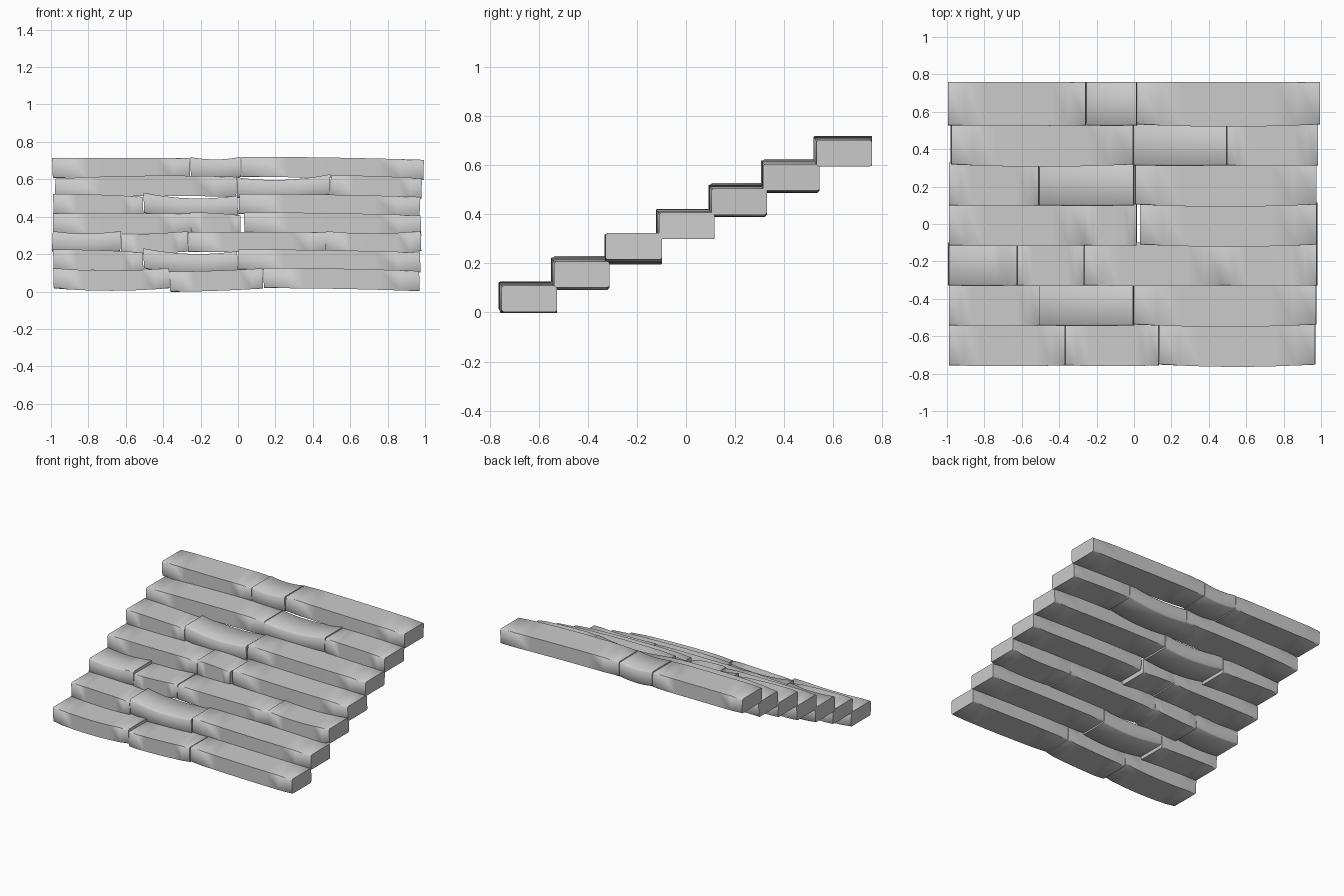
import bpy
import bmesh
import math
import random

random.seed(4)

cube = bpy.data.objects.get("Cube")
if cube:
    bpy.data.objects.remove(cube, do_unlink=True)

# Single stone colour
stone = bpy.data.materials.new("grey stone")
stone.use_nodes = True
grey = (0.6, 0.6, 0.6, 1)
stone.diffuse_color = grey
stone.node_tree.nodes["Principled BSDF"].inputs["Base Color"].default_value = grey

HALF_DEPTH = 0.116
THICKNESS = 0.108
STATIONS = 8

# Height offsets of a block at its left end, middle and right end
BENDS = {
    "level": (0, 0, 0),
    "dipped": (0.005, -0.008, 0.006),
    "sagging": (0.012, -0.018, -0.003),
    "arched": (-0.012, 0.004, -0.002),
    "falling": (0.006, 0.002, -0.01),
    "rising": (-0.014, -0.008, 0.004),
    "upturned": (-0.005, -0.018, 0.012),
}

# Each step: its left edge, then the right edge and bend of every block
STEPS = [
    (-0.985, [(-0.365, "dipped"), (0.135, "rising"), (0.97, "falling")]),
    (-0.985, [(-0.505, "falling"), (0, "sagging"), (0.975, "falling")]),
    (-0.995, [(-0.63, "dipped"), (-0.27, "rising"), (0.47, "level"), (0.98, "dipped")]),
    (-0.99, [(-0.255, "level"), (0.015, "falling"), (0.98, "falling")]),
    (-0.985, [(-0.505, "falling"), (0, "sagging"), (0.97, "falling")]),
    (-0.98, [(-0.01, "arched"), (0.49, "upturned"), (0.98, "falling")]),
    (-0.99, [(-0.255, "level"), (0.015, "dipped"), (0.992, "falling")]),
]


def bend_height(bend, t):
    """Smooth curve through the three offsets."""
    left, middle, right = bend
    return (left * (1 - t) * (1 - 2 * t) + middle * 4 * t * (1 - t)
            + right * t * (2 * t - 1))


def stone_block(name, x0, x1, y, top, bend):
    bm = bmesh.new()
    rings = []
    lean = random.uniform(-0.006, 0.006)
    bow = 0.012 if x1 - x0 > 0.8 else 0.003
    for i in range(STATIONS + 1):
        t = i / STATIONS
        x = x0 + (x1 - x0) * t
        z = top + bend_height(bend, t)
        front = y - HALF_DEPTH - bow * (math.sin(math.pi * t) - 0.5)
        back = y + HALF_DEPTH
        corners = [(front, z - THICKNESS), (back, z - THICKNESS), (back, z), (front, z)]
        ring = []
        for k, (cy, cz) in enumerate(corners):
            tilt = lean * (2 * t - 1) ** 2 if k > 1 else 0
            ring.append(bm.verts.new((x + tilt, cy, cz)))
        rings.append(ring)

    # Sides, end caps and the long edges to soften
    for a, b in zip(rings, rings[1:]):
        for k in range(4):
            n = (k + 1) % 4
            bm.faces.new((a[k], b[k], b[n], a[n]))
    bm.faces.new(rings[0])
    bm.faces.new(list(reversed(rings[-1])))
    long_edges = [bm.edges.get((a[k], b[k]))
                  for a, b in zip(rings, rings[1:]) for k in range(4)]
    bmesh.ops.bevel(bm, geom=long_edges, offset=0.008, segments=1,
                    affect="EDGES", profile=0.5)
    bmesh.ops.recalc_face_normals(bm, faces=bm.faces)

    mesh = bpy.data.meshes.new(name)
    bm.to_mesh(mesh)
    bm.free()
    mesh.materials.append(stone)
    block = bpy.data.objects.new(name, mesh)
    bpy.context.collection.objects.link(block)
    return block


# Staircase of overlapping steps, rising toward the back
blocks = []
for row, (left, parts) in enumerate(STEPS):
    y = 0.214 * (row - 3)
    top = 0.12 + 0.099 * row
    for col, (right, bend) in enumerate(parts):
        gap = 0.02 if row == 3 and col == 2 else 0.003
        start = left + gap if col else left
        name = f"step_{row + 1}_block_{col + 1}"
        blocks.append(stone_block(name, start, right, y, top, BENDS[bend]))
        left = right

# Smooth along the softened edges, crisp at the block ends
bpy.ops.object.select_all(action="DESELECT")
for block in blocks:
    block.select_set(True)
bpy.context.view_layer.objects.active = blocks[0]
bpy.ops.object.shade_smooth_by_angle(angle=math.radians(60))
